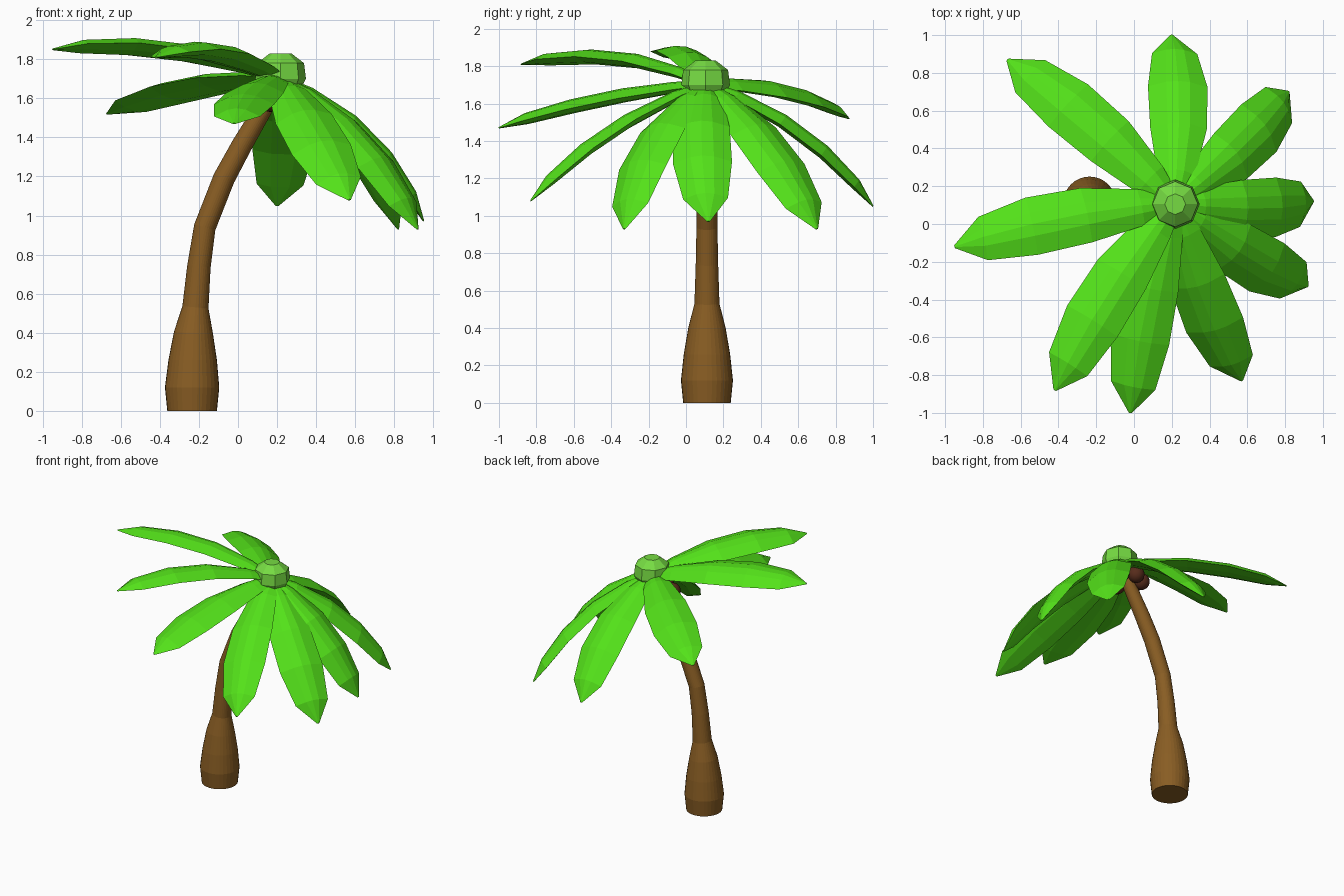
import bpy, bmesh, math
from mathutils import Vector

if "Cube" in bpy.data.objects:
    bpy.data.objects.remove(bpy.data.objects["Cube"])


def material(name, rgb):
    m = bpy.data.materials.new(name)
    m.diffuse_color = (*rgb, 1)
    m.use_nodes = True
    m.node_tree.nodes["Principled BSDF"].inputs["Base Color"].default_value = m.diffuse_color
    return m


LEAF = material("leaf_green", (0.088, 0.76, 0.010))
BUD = material("bud_green", (0.18, 0.71, 0.055))
BARK = material("bark_brown", (0.25, 0.110, 0.017))
NUT = material("coconut_brown", (0.095, 0.025, 0.011))


def finish(bm, name, mat):
    bmesh.ops.recalc_face_normals(bm, faces=bm.faces)
    me = bpy.data.meshes.new(name)
    bm.to_mesh(me)
    bm.free()
    me.materials.append(mat)
    ob = bpy.data.objects.new(name, me)
    bpy.context.collection.objects.link(ob)
    return ob


def loft(name, rings, mat):
    """Skin a list of equal-length point rings and cap both ends."""
    bm = bmesh.new()
    vs = [[bm.verts.new(p) for p in ring] for ring in rings]
    n = len(vs[0])
    for a, b in zip(vs, vs[1:]):
        for i in range(n):
            j = (i + 1) % n
            bm.faces.new((a[i], a[j], b[j], b[i]))
    bm.faces.new(vs[0][::-1])
    bm.faces.new(vs[-1])
    return finish(bm, name, mat)


def circle(center, radius, sides, axis=Vector((0, 0, 1))):
    v = Vector((0, 1, 0))
    u = v.cross(axis).normalized()
    return [Vector(center) + radius * (math.cos(a) * u + math.sin(a) * v)
            for a in (2 * math.pi * i / sides for i in range(sides))]


# Trunk: swollen foot, then a thin stem curving towards +x (x, z, radius)
path = [(-0.235, 0, 0.127), (-0.235, 0.12, 0.139), (-0.232, 0.26, 0.124),
        (-0.228, 0.40, 0.100), (-0.218, 0.53, 0.067), (-0.20, 0.74, 0.060),
        (-0.170, 0.94, 0.056), (-0.072, 1.19, 0.056), (0.02, 1.36, 0.053),
        (0.12, 1.53, 0.048), (0.20, 1.68, 0.045)]
rings = []
for i, (x, z, r) in enumerate(path):
    a, b = path[max(i - 1, 0)], path[min(i + 1, len(path) - 1)]
    axis = Vector((b[0] - a[0], 0, b[1] - a[1])).normalized()
    if i < 3:
        axis = Vector((0, 0, 1))
    rings.append(circle((x, 0.112, z), r, 32, axis))
loft("trunk", rings, BARK)

# Faceted bud on top of the crown
loft("crown_bud", [circle((0.218, 0.105, z), r, 8)
                   for z, r in ((1.64, 0.10), (1.70, 0.13), (1.78, 0.12), (1.83, 0.055))], BUD)

# Coconuts clustered around the trunk under the crown
for k in range(6):
    a = 2 * math.pi * k / 6 + math.pi / 6
    bm = bmesh.new()
    bmesh.ops.create_uvsphere(bm, u_segments=16, v_segments=10, radius=0.06)
    bmesh.ops.translate(bm, verts=bm.verts,
                        vec=(0.165 + 0.105 * math.cos(a), 0.115 + 0.105 * math.sin(a), 1.59))
    for f in bm.faces:
        f.smooth = True
    finish(bm, "coconut_%d" % (k + 1), NUT)

# Palm leaves: tip position, upward arch, roll
leaves = [((-0.95, -0.12, 1.85), 0.07, 0.2), ((-0.67, 0.87, 1.52), 0.05, 0.25),
          ((0.20, 1.0, 1.05), 0.08, 0.05), ((0.82, 0.70, 0.93), 0.09, 0.2),
          ((0.95, 0.12, 0.97), 0.10, 0.05), ((0.92, -0.33, 0.93), 0.10, 0.12),
          ((0.57, -0.83, 1.08), 0.06, 0.2), ((-0.02, -1.0, 1.47), 0.03, 0.0),
          ((-0.42, -0.88, 1.81), 0.08, 0.1)]
# position along leaf, half width, thickness factor
stations = [(0, 0.05, 0.5), (0.15, 0.10, 0.8), (0.4, 0.15, 1), (0.65, 0.158, 1),
            (0.87, 0.12, 0.8), (1, 0.008, 0.1)]
# cross-section: across, up
section = [(-1, -0.008), (-0.4, 0.036), (0, 0.046), (0.4, 0.036), (1, -0.008),
           (0.4, -0.028), (-0.4, -0.028)]
root = Vector((0.21, 0.108, 1.70))
for k, (tip, arch, roll) in enumerate(leaves):
    d = Vector(tip) - root
    flat = d.cross(Vector((0, 0, 1))).normalized()
    rise = flat.cross(d).normalized()
    side = flat * math.cos(roll) - rise * math.sin(roll)
    up = rise * math.cos(roll) + flat * math.sin(roll)
    rings = []
    for t, w, h in stations:
        # every leaf bows up and slightly to one side
        c = root + d * t + (rise * arch + flat * 0.032) * 4 * t * (1 - t)
        rings.append([c + side * w * sx + up * h * sz for sx, sz in section])
    loft("palm_leaf_%d" % (k + 1), rings, LEAF)
